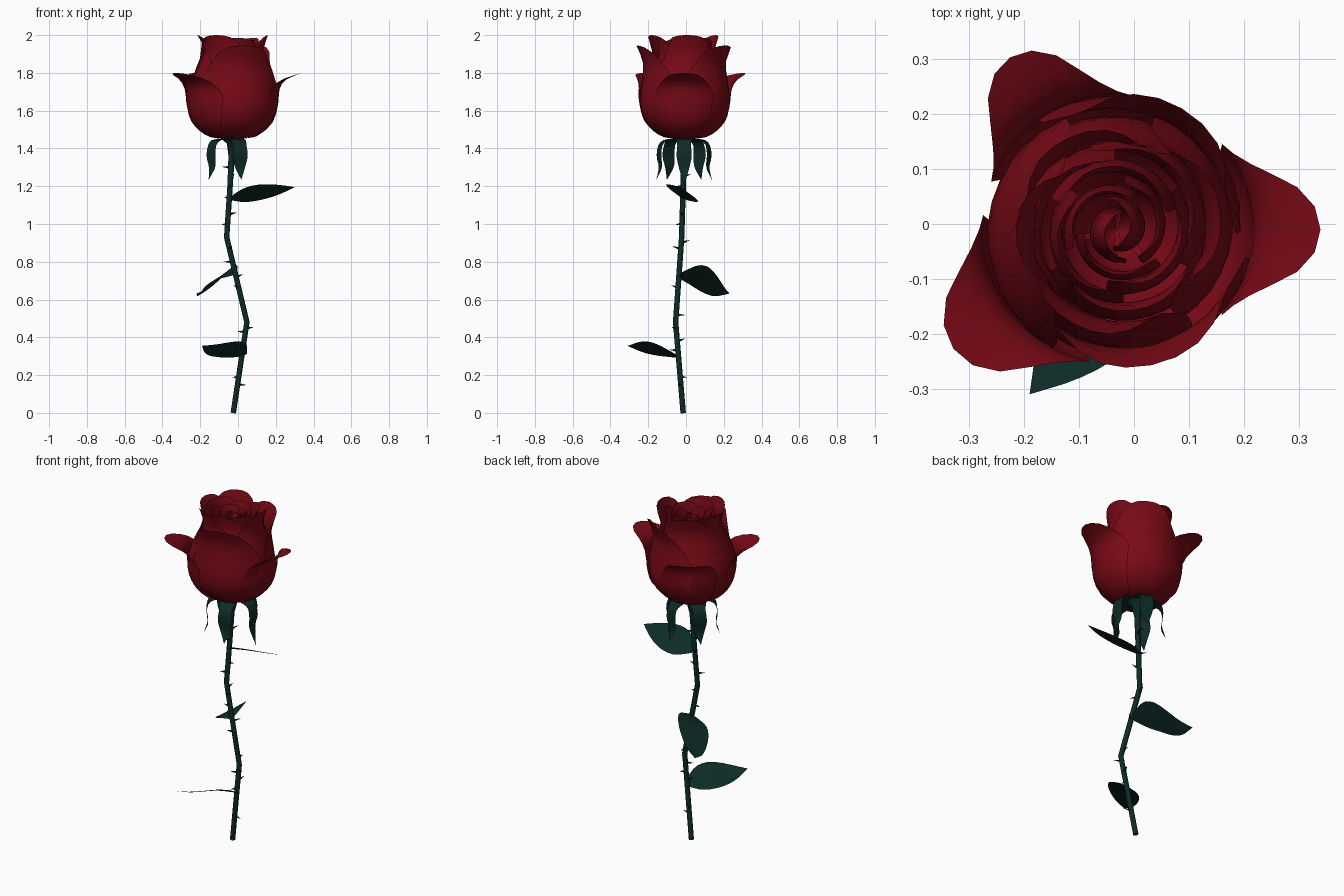
import bpy, math, random
from mathutils import Vector

if "Cube" in bpy.data.objects:
    bpy.data.objects.remove(bpy.data.objects["Cube"])

random.seed(4)
CX, CY = -0.03, -0.01          # flower axis


def material(name, rgb):
    m = bpy.data.materials.new(name)
    m.diffuse_color = (*rgb, 1)
    m.use_nodes = True
    m.node_tree.nodes["Principled BSDF"].inputs["Base Color"].default_value = m.diffuse_color
    return m


RED = material("petal_red", (0.19, 0.003, 0.008))
GREEN = material("dark_green", (0.004, 0.024, 0.02))


def spline(pts, t):
    """Catmull-Rom through pts, t in 0..1"""
    n = len(pts) - 1
    i = min(int(t * n), n - 1)
    f = t * n - i
    a, b, c, d = (Vector(pts[max(0, min(n, i + k))]) for k in (-1, 0, 1, 2))
    return 0.5 * (2 * b + (c - a) * f + (2 * a - 5 * b + 4 * c - d) * f**2
                  + (3 * b - a - 3 * c + d) * f**3)


def sheet(name, func, cols, rows, mat):
    """Grid surface from func(u in -1..1, v in 0..1)"""
    verts = [func(-1 + 2 * i / cols, j / rows) for j in range(rows + 1) for i in range(cols + 1)]
    w = cols + 1
    faces = [(j * w + i, j * w + i + 1, (j + 1) * w + i + 1, (j + 1) * w + i)
             for j in range(rows) for i in range(cols)]
    me = bpy.data.meshes.new(name)
    me.from_pydata(verts, [], faces)
    me.polygons.foreach_set("use_smooth", [True] * len(faces))
    me.materials.append(mat)
    ob = bpy.data.objects.new(name, me)
    bpy.context.collection.objects.link(ob)
    return ob


def petal(name, angle, half, profile, k=0.3, twist=0.012, power=2.2):
    """Petal wrapped round the flower axis; its top edge is rounded by k"""
    def f(u, v):
        t = v * (1 - k * abs(u) ** power)
        r, z = spline(profile, t)
        r += twist * u * min(1, t * 2)      # one edge tucks under its neighbour
        wid = math.radians(half) * (0.55 + 0.45 * math.sin(math.pi * min(1, t * 1.3 + 0.1) / 2))
        a = math.radians(angle) + u * wid
        return (CX + r * math.cos(a), CY + r * math.sin(a), z)
    sheet(name, f, 12, 12, RED)


# Outer petals with flared, pointed tips
outer = [(.02, 1.45), (.13, 1.465), (.215, 1.54), (.243, 1.64), (.25, 1.715), (.285, 1.765), (.37, 1.80)]
for i, (a, h) in enumerate([(0, 40), (122, 38), (216, 43)]):
    petal(f"outer_petal_{i}", a, h, outer, k=0.42, twist=0, power=1.6)

# Second ring
for i, (a, r, z) in enumerate([(62, .25, 1.945), (178, .185, 2.0), (284, .255, 1.945)]):
    sh = .225 if z < 2 else .215
    prof = [(.02, 1.455), (.12, 1.465), (.205, 1.54), (.237, 1.64), (sh, 1.76), (r - .035, z - .09), (r, z)]
    petal(f"second_petal_{i}", a, 64, prof, k=0.36)

# Third ring
third = [(.02, 1.46), (.11, 1.475), (.185, 1.55), (.212, 1.65), (.195, 1.78), (.162, 1.89), (.19, 2.0)]
for i, a in enumerate((8, 118, 245)):
    petal(f"third_petal_{i}", a, 64, third, k=0.28)

# Inner spiral of petals
for n, (R, top) in enumerate([(.15, 1.985), (.115, 1.975), (.08, 1.965), (.045, 1.955)]):
    close = 1.0 if n < 3 else 0.5
    prof = [(.0, 1.47), (R * .6, 1.5), (R, 1.58), (R * 1.12, 1.7), (R * 1.04, 1.82), (R * .9, 1.91), (R * close, top)]
    for i in range(3 if n < 3 else 2):
        petal(f"inner_petal_{n}_{i}", i * (120 if n < 3 else 180) + n * 47 + 40,
              68 if n < 3 else 105, prof, k=0.22, twist=0.012)


def blade(name, mid, widths, side, fold, mat=GREEN):
    """Leaf-like strip along mid with half widths, folded slightly at the rib"""
    side = Vector(side).normalized()

    def f(u, v):
        w = max(0.0005, spline([(x, 0) for x in widths], v)[0])
        return spline(mid, v) + side * (u * w) + Vector((0, 0, fold * abs(u) * w))
    return sheet(name, f, 6, 12, mat)


# Five drooping sepals
for i in range(5):
    a = math.radians(72 * i)
    c, s = math.cos(a), math.sin(a)
    low = 1.20 if i == 0 else 1.235
    prof = [(.01, 1.445), (.09, 1.448), (.13, 1.42), (.14, 1.36), (.132, 1.30), (.155, low)]
    mid = [(CX + r * c, CY + r * s, z) for r, z in prof]
    blade(f"sepal_{i}", mid, (.022, .042, .036, .04, .028, 0), (-s, c, 0), 0)

# Three leaves: base, tip, raised side direction, hump
leaves = [((-.04, -.015, 1.135), (.30, -.03, 1.195), (0, -1, .5), .002),
          ((-.02, -.03, .735), (-.22, .23, .632), (.79, .61, .55), .028),
          ((.035, -.05, .305), (-.19, -.31, .355), (.76, -.65, .48), .010)]
for i, (b, t, side, hump) in enumerate(leaves):
    b, t = Vector(b), Vector(t)
    mid = [b.lerp(t, k / 5) + Vector((0, 0, h * hump)) for k, h in enumerate((0, .9, .9, .1, -.5, 0))]
    blade(f"leaf_{i}", mid, (.02, .08, .094, .08, .048, 0), side, 0.04)

# Kinked stem
path = [(-.025, -.015, 0, 1), (.047, -.055, .48, 1), (-.06, -.023, .93, 1),
        (-.042, -.015, 1.2, 1), (-.034, -.012, 1.36, 1.15), (CX, CY, 1.425, 2), (CX, CY, 1.455, 4.5)]
cu = bpy.data.curves.new("stem", "CURVE")
cu.dimensions = "3D"
cu.bevel_depth = 0.015
cu.bevel_resolution = 2
cu.use_fill_caps = True
sp = cu.splines.new("POLY")
sp.points.add(len(path) - 1)
for p, (x, y, z, r) in zip(sp.points, path):
    p.co = (x, y, z, 1)
    p.radius = r
cu.materials.append(GREEN)
bpy.context.collection.objects.link(bpy.data.objects.new("stem", cu))


def stem_at(z):
    for a, b in zip(path, path[1:]):
        if a[2] <= z <= b[2]:
            return Vector(a[:3]).lerp(Vector(b[:3]), (z - a[2]) / (b[2] - a[2]))


# Thorns
for i, z in enumerate((.15, .19, .33, .38, .43, .45, .52, .66, .72, .80, .87, .90, 1.0, 1.05, 1.14, 1.2, 1.25, 1.3)):
    a = i * 2.4 + random.uniform(-.4, .4)
    d = Vector((math.cos(a), math.sin(a), random.uniform(-.1, .4))).normalized()
    bpy.ops.mesh.primitive_cone_add(vertices=6, radius1=.007, radius2=0, depth=.038,
                                    location=stem_at(z) + d * .03,
                                    rotation=d.to_track_quat("Z", "Y").to_euler())
    ob = bpy.context.object
    ob.name = f"thorn_{i}"
    ob.data.materials.append(GREEN)
